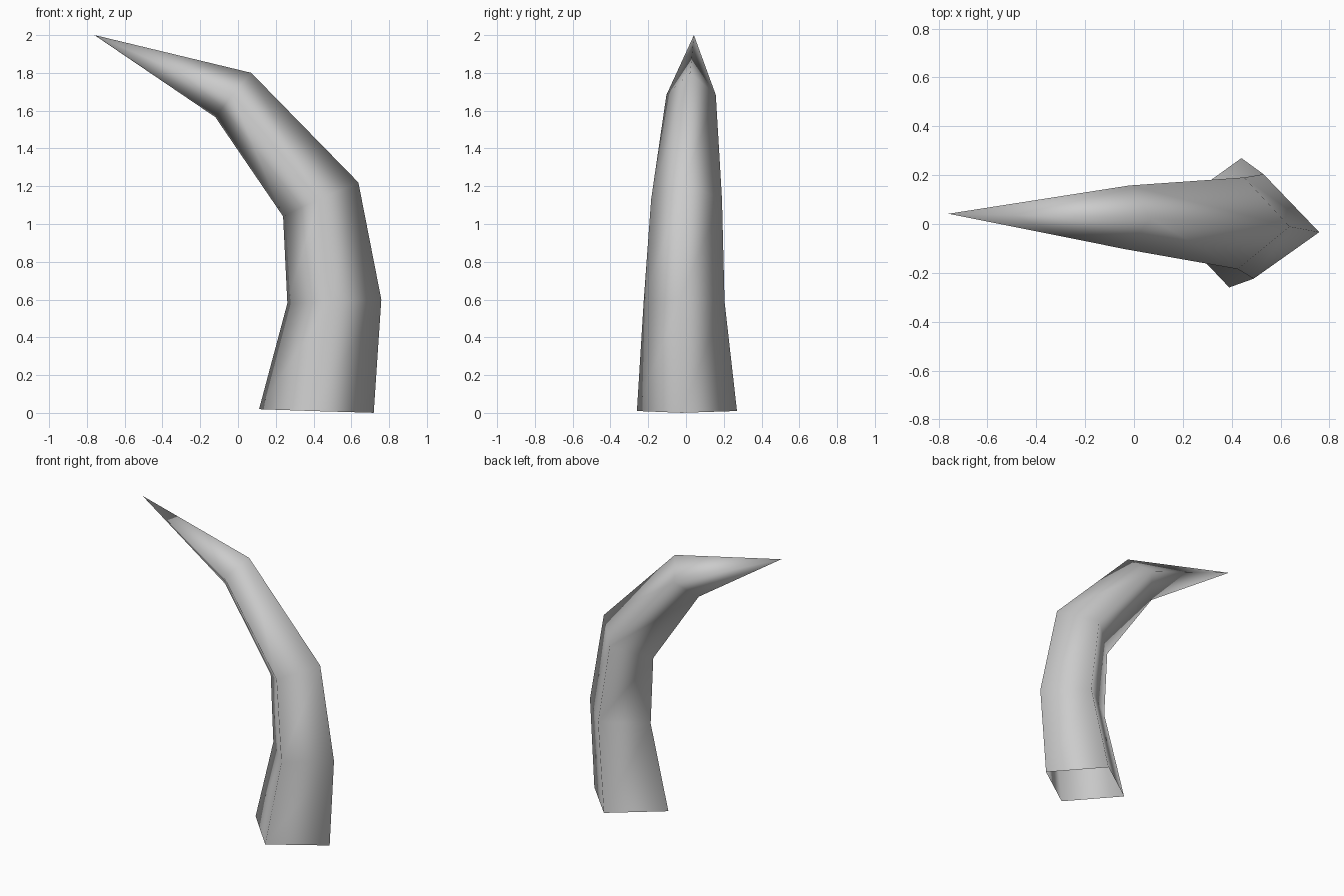
import bpy, bmesh
from math import radians, sin, cos
from mathutils import Vector

cube = bpy.data.objects.get("Cube")
if cube:
    bpy.data.objects.remove(cube, do_unlink=True)

# One plain grey for the whole horn
grey = bpy.data.materials.new("horn grey")
grey.use_nodes = True
colour = (0.6, 0.6, 0.6, 1)
grey.diffuse_color = colour
grey.node_tree.nodes["Principled BSDF"].inputs["Base Color"].default_value = colour

# Diamond sections up the bend: centre, radius along bend, side radius, tilt, yaw
SECTIONS = [
    ((0.415, 0.005, 0.01), 0.305, 0.266, -1.8, -5.4),
    ((0.51, -0.01, 0.59), 0.25, 0.215, 2.3, -5.4),
    ((0.438, 0.003, 1.13), 0.219, 0.188, 24.2, -4),
    ((-0.025, 0.027, 1.683), 0.151, 0.131, 51, -3),
]
TIP = (-0.76, 0.042, 2.0)


def section_ring(bm, centre, along, side, tilt, yaw):
    t, y = radians(tilt), radians(yaw)
    u = Vector((cos(t) * cos(y), cos(t) * sin(y), sin(t))) * along
    v = Vector((-sin(y), cos(y), 0)) * side
    return [bm.verts.new(Vector(centre) + d) for d in (u, v, -u, -v)]


# Horn skin, open at the base and closing to a single point
bm = bmesh.new()
rings = [section_ring(bm, *s) for s in SECTIONS]
for low, high in zip(rings, rings[1:]):
    for i in range(4):
        j = (i + 1) % 4
        bm.faces.new((low[i], low[j], high[j], high[i]))
tip = bm.verts.new(TIP)
for i in range(4):
    bm.faces.new((rings[-1][i], rings[-1][(i + 1) % 4], tip))
for face in bm.faces:
    face.smooth = True

mesh = bpy.data.meshes.new("curved_horn")
bm.to_mesh(mesh)
bm.free()
mesh.materials.append(grey)
horn = bpy.data.objects.new("curved_horn", mesh)
bpy.context.collection.objects.link(horn)
